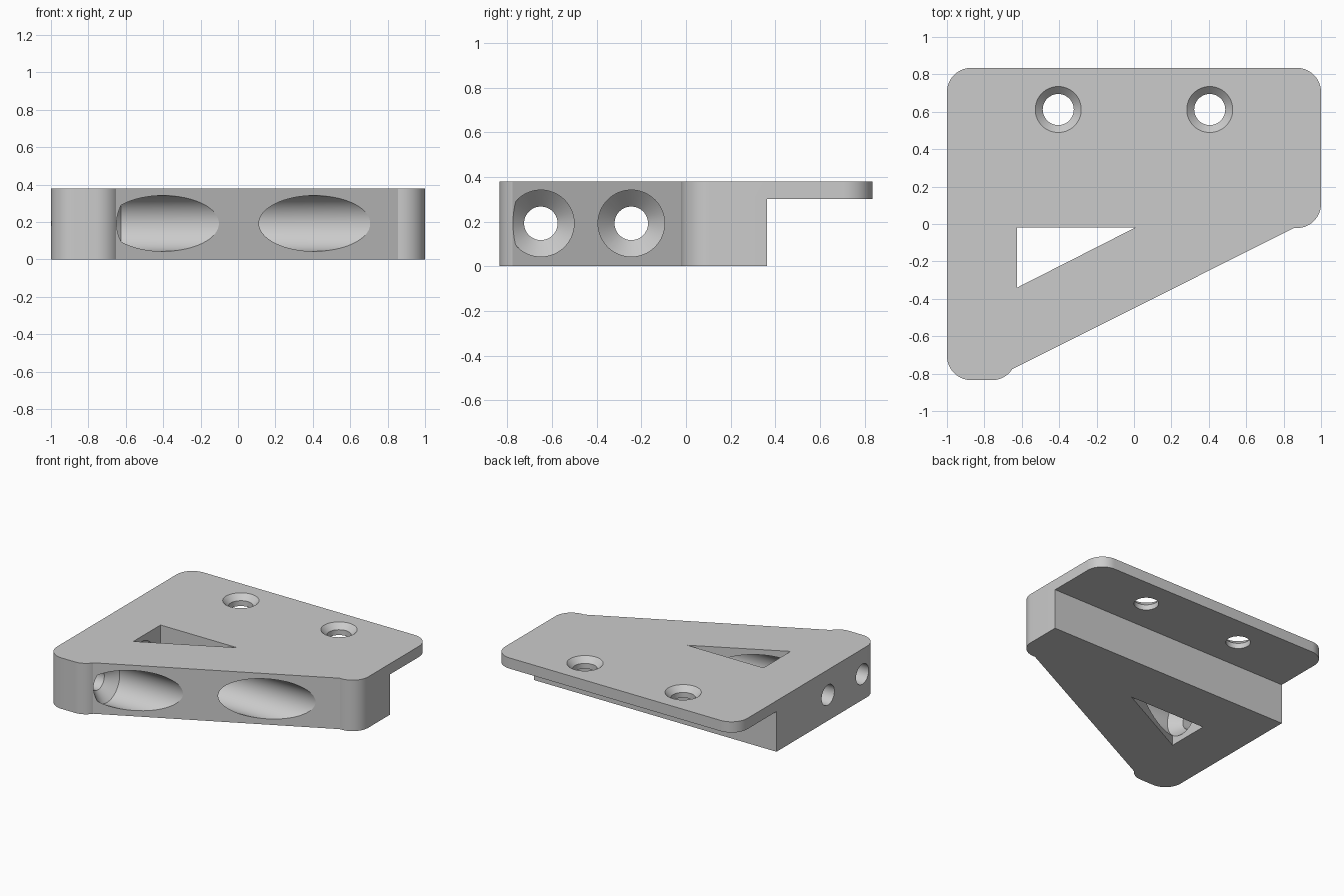
import bpy
import bmesh
from math import radians, sin, cos, pi
from mathutils import Matrix, Vector

if "Cube" in bpy.data.objects:
    bpy.data.objects.remove(bpy.data.objects["Cube"], do_unlink=True)

HEIGHT = 0.38
FLANGE_BOTTOM = 0.30
CORNER = 0.13

grey = bpy.data.materials.new("bracket grey")
grey.use_nodes = True
grey.diffuse_color = (0.6, 0.6, 0.6, 1)
grey.node_tree.nodes["Principled BSDF"].inputs["Base Color"].default_value = grey.diffuse_color


def arc(cx, cy, start, end, steps=14):
    """Points of a rounded corner, angles in degrees."""
    angles = [radians(start + (end - start) * i / steps) for i in range(steps + 1)]
    return [(cx + CORNER * cos(a), cy + CORNER * sin(a)) for a in angles]


def finish(bm, name):
    bmesh.ops.recalc_face_normals(bm, faces=bm.faces)
    mesh = bpy.data.meshes.new(name)
    bm.to_mesh(mesh)
    bm.free()
    obj = bpy.data.objects.new(name, mesh)
    obj.data.materials.append(grey)
    bpy.context.collection.objects.link(obj)
    return obj


def prism(name, outline, z0, z1):
    """Extrude a flat outline upwards."""
    bm = bmesh.new()
    face = bm.faces.new([bm.verts.new((x, y, z0)) for x, y in outline])
    top = bmesh.ops.extrude_face_region(bm, geom=[face])["geom"]
    verts = [v for v in top if isinstance(v, bmesh.types.BMVert)]
    bmesh.ops.translate(bm, verts=verts, vec=(0, 0, z1 - z0))
    return finish(bm, name)


def turned(name, profile, matrix, sides=64):
    """Solid of revolution about local z from (radius, height) pairs."""
    bm = bmesh.new()
    rings = [[bm.verts.new(matrix @ Vector((r * cos(2 * pi * i / sides),
                                            r * sin(2 * pi * i / sides), h)))
              for i in range(sides)] for r, h in profile]
    for a, b in zip(rings, rings[1:]):
        for i in range(sides):
            j = (i + 1) % sides
            bm.faces.new((a[i], a[j], b[j], b[i]))
    bm.faces.new(rings[0])
    bm.faces.new(rings[-1])
    return finish(bm, name)


# Bracket outline with rounded corners and a sloping front
edge = 1 - CORNER
outline = (arc(-edge, -0.705, 180, 270) + arc(-0.76, -0.705, 270, 327)
           + [(0.855, -0.022)]
           + arc(edge, 0.108, 270, 360) + arc(edge, 0.705, 0, 90)
           + arc(-edge, 0.705, 90, 180))
bracket = prism("bracket", outline, 0, HEIGHT)

# Step under the flange, and the triangular window
cutters = [
    prism("step_cutter", [(-2, 0.362), (2, 0.362), (2, 2), (-2, 2)], -1, FLANGE_BOTTOM),
    prism("window_cutter", [(-0.625, -0.34), (0.005, -0.02), (-0.625, -0.02)], -1, 1),
]

# Countersunk vertical holes in the flange
for x in (-0.405, 0.405):
    cutters.append(turned("flange_hole_cutter",
                          [(0.083, 0), (0.083, 0.34), (0.123, HEIGHT), (0.123, 0.5)],
                          Matrix.Translation((x, 0.612, 0))))

# Long sideways screw holes with wide head pockets
for y in (-0.65, -0.245):
    cutters.append(turned("screw_hole_cutter",
                          [(0.075, -1.2), (0.075, -0.70), (0.149, -0.625), (0.149, 1.2)],
                          Matrix.Translation((0, y, 0.192)) @ Matrix.Rotation(pi / 2, 4, 'Y')))

# Cut everything out of the bracket
bpy.ops.object.select_all(action='DESELECT')
bpy.context.view_layer.objects.active = bracket
bracket.select_set(True)
for cutter in cutters:
    cutter.hide_render = True
    mod = bracket.modifiers.new("cut", 'BOOLEAN')
    mod.operation = 'DIFFERENCE'
    mod.solver = 'EXACT'
    mod.object = cutter
    bpy.ops.object.modifier_apply(modifier=mod.name)
    bpy.data.objects.remove(cutter, do_unlink=True)

bpy.ops.object.shade_smooth_by_angle(angle=radians(20))
